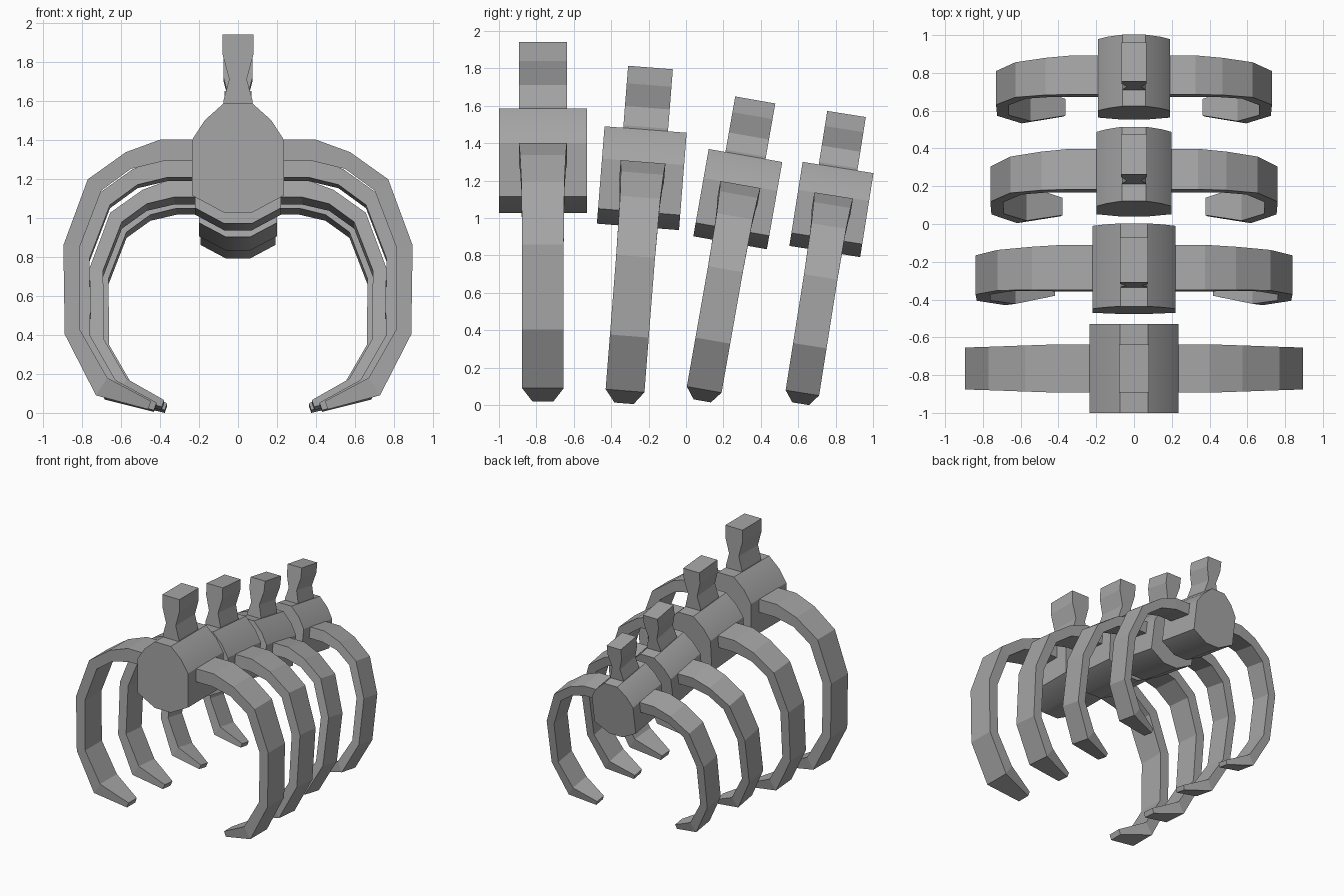
import bpy, bmesh, math
from mathutils import Matrix, Vector

cube = bpy.data.objects.get("Cube")
if cube:
    bpy.data.objects.remove(cube, do_unlink=True)

bone = bpy.data.materials.new("bone_grey")
bone.use_nodes = True
GREY = (0.38, 0.38, 0.38, 1)
bone.diffuse_color = GREY
bone.node_tree.nodes["Principled BSDF"].inputs["Base Color"].default_value = GREY

TOP = 1.585  # height of the vertebra crown, used as each segment's pivot


def loft(name, rings, matrix, smooth=False):
    """Skin a closed solid through rings of equal point count."""
    bm = bmesh.new()
    loops = [[bm.verts.new(Vector(p) - Vector((0, 0, TOP))) for p in r] for r in rings]
    n = len(loops[0])
    for a, b in zip(loops, loops[1:]):
        for i in range(n):
            j = (i + 1) % n
            bm.faces.new((a[i], a[j], b[j], b[i]))
    bm.faces.new(loops[0])
    bm.faces.new(loops[-1])
    bm.transform(matrix)
    bmesh.ops.recalc_face_normals(bm, faces=bm.faces)
    mesh = bpy.data.meshes.new(name)
    bm.to_mesh(mesh)
    bm.free()
    mesh.materials.append(bone)
    obj = bpy.data.objects.new(name, mesh)
    bpy.context.collection.objects.link(obj)
    if smooth:
        bpy.ops.object.select_all(action='DESELECT')
        obj.select_set(True)
        bpy.context.view_layer.objects.active = obj
        bpy.ops.object.shade_smooth_by_angle(angle=math.radians(30))


# Half outline of a vertebra (x, z)
BODY = [(0.075, 1.585), (0.17, 1.5), (0.235, 1.4), (0.235, 1.114), (0.075, 1.028)]
# Spine stations (half width, z)
SPINE = [(0.07, 1.55), (0.075, 1.6), (0.045, 1.71), (0.08, 1.84), (0.08, 1.94)]
# Rib stations (outer x, outer z, inner x, inner z, half depth)
RIB = [
    (0.15, 1.40, 0.15, 1.29, 0.128),
    (0.40, 1.40, 0.385, 1.29, 0.128),
    (0.575, 1.336, 0.55, 1.25, 0.122),
    (0.77, 1.197, 0.70, 1.14, 0.115),
    (0.895, 0.859, 0.813, 0.845, 0.111),
    (0.888, 0.403, 0.81, 0.425, 0.111),
    (0.728, 0.09, 0.67, 0.18, 0.111),
    (0.46, 0.018, 0.445, 0.06, 0.055),
]
# Segments: crown y, crown z, scale, backward tilt in degrees
SEGMENTS = [
    (-0.765, 1.585, 1.0, 0),
    (-0.216, 1.473, 0.937, 4.5),
    (0.318, 1.334, 0.85, 10),
    (0.813, 1.27, 0.816, 9),
]

for k, (y, z, size, tilt) in enumerate(SEGMENTS, 1):
    place = (Matrix.Translation((0, y, z))
             @ Matrix.Rotation(math.radians(-tilt), 4, 'X')
             @ Matrix.Scale(size, 4))

    # Vertebra body
    outline = BODY + [(-px, pz) for px, pz in reversed(BODY)]
    loft(f"vertebra_{k}", [[(px, d, pz) for px, pz in outline] for d in (-0.235, 0.235)],
         place, smooth=True)

    # Waisted spine on top
    loft(f"spine_{k}", [[(-w, -0.128, h), (w, -0.128, h), (w, 0.128, h), (-w, 0.128, h)]
                        for w, h in SPINE], place)

    # Curved ribs
    for side, label in ((1, "left"), (-1, "right")):
        loft(f"{label}_rib_{k}",
             [[(side * ox, -d, oz), (side * ox, d, oz), (side * ix, d, iz), (side * ix, -d, iz)]
              for ox, oz, ix, iz, d in RIB], place)
